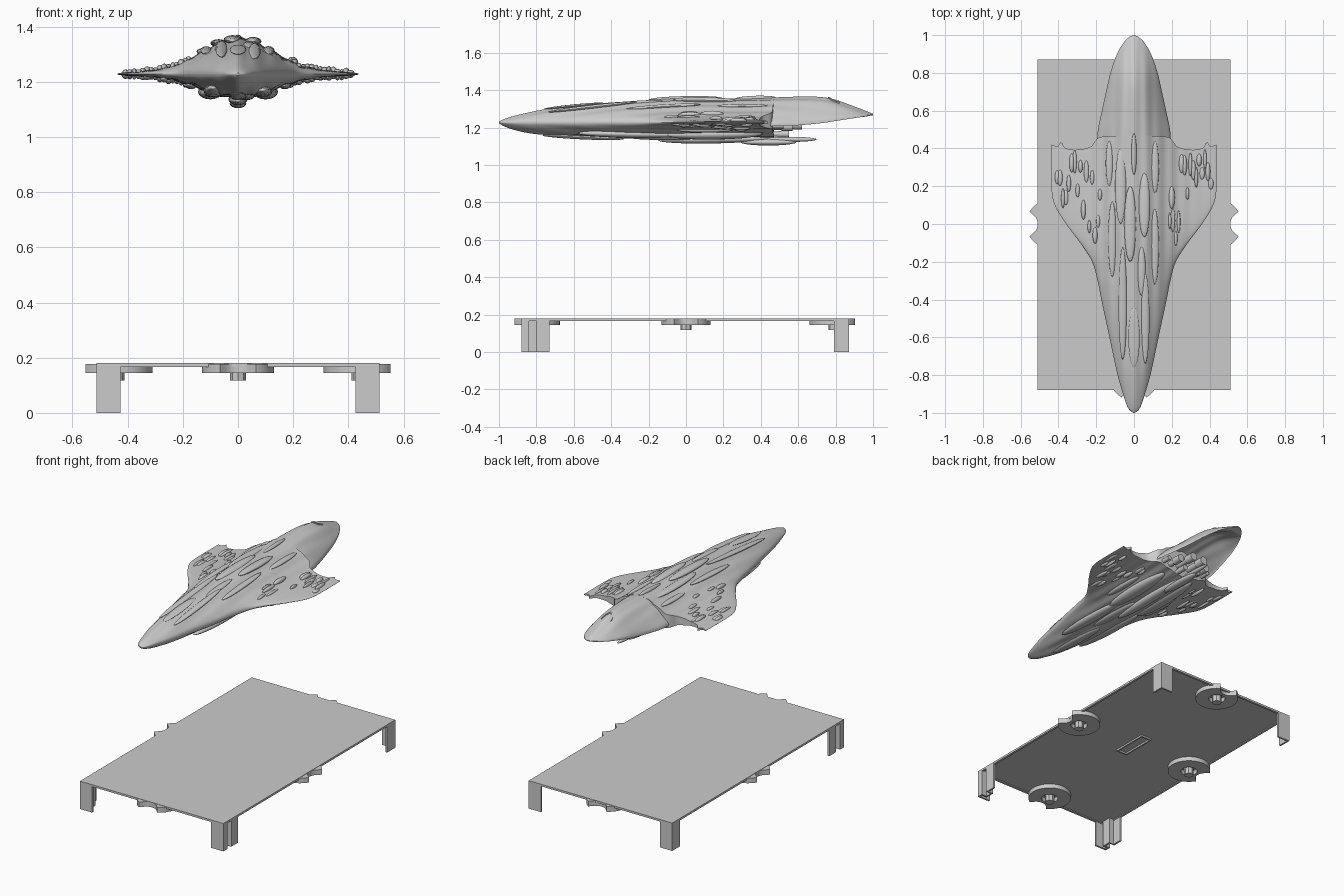
import bpy, bmesh, math, random
from mathutils import Matrix, Vector

if "Cube" in bpy.data.objects:
    bpy.data.objects.remove(bpy.data.objects["Cube"])

random.seed(4)


def curve(table):
    """Smooth interpolation through (position, value) pairs."""
    def f(y):
        if y <= table[0][0]:
            return table[0][1]
        for i in range(len(table) - 1):
            (a, va), (b, vb) = table[i], table[i + 1]
            if y <= b:
                p = table[max(i - 1, 0)]
                n = table[min(i + 2, len(table) - 1)]
                h, t = b - a, (y - a) / (b - a)
                ma, mb = (vb - p[1]) / (b - p[0]) * h, (n[1] - va) / (n[0] - a) * h
                return ((2*t**3 - 3*t*t + 1) * va + (t**3 - 2*t*t + t) * ma
                        + (3*t*t - 2*t**3) * vb + (t**3 - t*t) * mb)
        return table[-1][1]
    return f


# Plan and side profiles of the ship
width = curve([(-1, .004), (-.985, .024), (-.95, .042), (-.9, .058), (-.8, .087), (-.6, .13), (-.4, .173),
               (-.3, .193), (-.2, .222), (-.1, .285), (0, .36), (.1, .42), (.18, .436), (.5, .436)])
tail_width = curve([(.3, .195), (.48, .193), (.6, .17), (.7, .148), (.8, .125), (.9, .09),
                    (.96, .055), (.99, .025), (1, .004)])
top = curve([(-1, 1.232), (-.97, 1.245), (-.9, 1.265), (-.75, 1.295), (-.5, 1.322), (-.2, 1.343),
             (0, 1.355), (.3, 1.352), (.6, 1.362), (.72, 1.36), (.8, 1.345), (.9, 1.31), (1, 1.273)])
bottom = curve([(-1, 1.224), (-.97, 1.207), (-.9, 1.185), (-.8, 1.168), (-.5, 1.15), (-.2, 1.145),
                (.1, 1.14), (.45, 1.15)])
rim = curve([(.3, 1.222), (.5, 1.212), (.7, 1.225), (.85, 1.247), (1, 1.27)])
trailing = curve([(0, .47), (.42, .46), (.47, .44), (.52, .41), (.7, .393), (.84, .405), (.885, .435),
                  (.92, .412), (1, .42)])
EDGE = 1.228


def bell(u, x, core):
    return math.exp(-1.1 * (x / max(core, .001)) ** 2) * math.sqrt(max(0, 1 - u ** 4))


def hull_z(x, y, side):
    """Height of the upper (side=1) or lower (side=-1) hull skin."""
    w = width(y)
    u = max(-1, min(1, x / w))
    peak = top(y) - EDGE if side > 0 else EDGE - bottom(y)
    thin = min(.011, w * .1) * math.sqrt(max(0, 1 - u ** 4))
    ripple = .0035 * math.cos(x * 95) * min(1, w / .12)
    return EDGE + side * ((peak - thin) * bell(u, x, min(w, .19)) + thin + ripple * bell(u, x, min(w, .3)))


def tail_z(x, y, inset):
    w = tail_width(y)
    rise = max(top(y) - rim(y) - inset, 0)
    ripple = .003 * math.cos(x * 95) * min(1, w / .12)
    return rim(y) + (rise + ripple) * bell(max(-1, min(1, x / w)), x, w)


def finish(bm, name, angle=None):
    bmesh.ops.recalc_face_normals(bm, faces=bm.faces)
    me = bpy.data.meshes.new(name)
    bm.to_mesh(me)
    bm.free()
    ob = bpy.data.objects.new(name, me)
    bpy.context.collection.objects.link(ob)
    if angle:
        bpy.ops.object.select_all(action='DESELECT')
        ob.select_set(True)
        bpy.context.view_layer.objects.active = ob
        bpy.ops.object.shade_smooth_by_angle(angle=math.radians(angle))
    return ob


def loft(name, rows):
    """Skin closed rings of points and cap both ends."""
    bm = bmesh.new()
    vs = [[bm.verts.new(p) for p in r] for r in rows]
    n = len(rows[0])
    for a, b in zip(vs, vs[1:]):
        for i in range(n):
            bm.faces.new((a[i], a[(i + 1) % n], b[(i + 1) % n], b[i]))
    for r in (vs[0], vs[-1]):
        for i in range(n // 2 - 1):
            bm.faces.new((r[i], r[i + 1], r[n - 2 - i], r[n - 1 - i]))
    bmesh.ops.remove_doubles(bm, verts=bm.verts, dist=1e-5)
    return finish(bm, name, 40)


# Main hull with swept wings and a scalloped trailing edge
N = 90
us = [math.sin(math.pi / 2 * (2 * i / N - 1)) * .35 + (2 * i / N - 1) * .65 for i in range(N + 1)]
rows = []
for k in range(111):
    s = (k / 110) ** 1.25
    ring = []
    for side, seq in ((1, us), (-1, us[::-1])):
        for u in seq:
            y = -1 + s * (trailing(abs(u)) + 1)
            x = u * width(y)
            ring.append((x, y, hull_z(x, y, side) + side * .0006))
    rows.append(ring)
loft("hull_and_wings", rows)

# Overhanging tail hood, hollow underneath
rows = []
for k in range(61):
    y = .32 + .68 * math.sin(math.pi / 2 * k / 60)
    w = tail_width(y)
    rows.append([(u * w, y, tail_z(u * w, y, 0) + .0005) for u in us]
                + [(u * w, y, tail_z(u * w, y, .03) - .004) for u in us[::-1]])
loft("tail_hood", rows)


def pod(bm, loc, size, slope=0):
    m = Matrix.Translation(loc) @ Matrix.Rotation(math.atan(slope), 4, 'X') @ Matrix.Diagonal((*size, 1))
    bmesh.ops.create_uvsphere(bm, u_segments=16, v_segments=10, radius=1, matrix=m @ Matrix.Rotation(math.pi / 2, 4, 'X'))


def skin_pod(bm, x, y, side, length, rx, rz):
    slope = (hull_z(x, y + .02, side) - hull_z(x, y - .02, side)) / .04
    pod(bm, Vector((x, y, hull_z(x, y, side))), (rx, length, rz), slope)


# Large blisters on the back of the hull
bm = bmesh.new()
for x, y, l, rx, rz in ((-.02, .0, .2, .032, .016), (.055, .1, .17, .03, .016), (-.07, .2, .2, .03, .014),
                        (.04, -.25, .13, .022, .012), (0, .37, .11, .014, .013), (.06, -.5, .24, .022, .011),
                        (-.06, -.42, .3, .022, .011), (.11, -.12, .2, .022, .012), (-.115, -.08, .2, .022, .012),
                        (0, -.6, .16, .03, .008), (.2, .14, .06, .016, .016), (-.18, .155, .03, .011, .012),
                        (.11, .3, .14, .022, .012), (-.13, .32, .12, .02, .012)):
    skin_pod(bm, x, y, 1, l, rx, rz)
finish(bm, "upper_blisters", 40)

# Belly blisters
bm = bmesh.new()
for x, y, l, rx, rz in ((.09, -.3, .28, .035, .02), (-.09, -.35, .28, .035, .02), (.1, .15, .26, .045, .028),
                        (-.1, .17, .26, .045, .028), (0, -.55, .22, .03, .012), (0, .15, .3, .035, .022),
                        (.03, -.15, .2, .03, .016), (.17, .1, .15, .022, .015), (-.17, .05, .15, .022, .015)):
    skin_pod(bm, x, y, -1, l, rx, rz)
finish(bm, "belly_blisters", 40)

# Small pods scattered over both faces of both wings
bm = bmesh.new()
for sx in (-1, 1):
    for side in (1, -1):
        for i in range(15):
            x = .19 + .0155 * i
            y0 = max(-.12, (x - .36) * 1.6 + .07)
            y = random.uniform(y0 + .03, .35)
            skin_pod(bm, sx * x, y, side, random.uniform(.03, .065), random.uniform(.008, .014),
                     random.uniform(.008, .016))
finish(bm, "wing_pods", 40)

# Keel pod with trailing spike
bm = bmesh.new()
pod(bm, Vector((0, .44, 1.122)), (.03, .15, .018))
pod(bm, Vector((0, .55, 1.137)), (.018, .15, .014))
finish(bm, "keel_pod", 40)

# Raised lip of the opening at the back of the hood
bm = bmesh.new()
lip = []
for i in range(25):
    a = math.pi * (1 + i / 24)
    for r in (1, .8):
        x, y = .034 * r * math.cos(a), .82 + .06 * r * math.sin(a)
        lip.append((bm.verts.new((x, y, tail_z(x, y, 0) + .006)), bm.verts.new((x, y, tail_z(x, y, 0) - .01))))
for i in range(0, 48, 2):
    (a, a2), (b, b2), (c, c2), (d, d2) = lip[i], lip[i + 1], lip[i + 2], lip[i + 3]
    for f in ((a, b, d, c), (a, c, c2, a2), (b, d, d2, b2)):
        bm.faces.new(f)
finish(bm, "hood_lip", 40)


def tube(bm, x, y0, y1, z, r, seg=20):
    bmesh.ops.create_cone(bm, cap_ends=True, segments=seg, radius1=r, radius2=r, depth=y1 - y0,
                          matrix=Matrix.Translation((x, (y0 + y1) / 2, z)) @ Matrix.Rotation(math.pi / 2, 4, 'X'))


# Engine nozzles beneath the hood
bm = bmesh.new()
for s in (-1, 1):
    for x, z, r, end in ((.04, 1.215, .026, .62), (.1, 1.205, .024, .57), (.05, 1.165, .018, .55), (.15, 1.21, .014, .52)):
        tube(bm, s * x, .4, end - .06, z, r * .75)
        tube(bm, s * x, end - .06, end, z, r)
finish(bm, "engine_nozzles", 40)


def box(bm, x0, x1, y0, y1, z0, z1):
    bmesh.ops.create_cube(bm, size=1, matrix=Matrix.Translation(((x0 + x1) / 2, (y0 + y1) / 2, (z0 + z1) / 2))
                          @ Matrix.Diagonal((abs(x1 - x0), abs(y1 - y0), z1 - z0, 1)))


# Stand plate with rim and central slot frame
bm = bmesh.new()
box(bm, -.512, .512, -.88, .872, .173, .18)
for s in (-1, 1):
    box(bm, s * .512, s * .497, -.88, .872, .167, .179)
    box(bm, s * .04, s * .03, -.12, .12, .162, .175)
for y0, y1, w in ((-.88, -.865, .512), (.857, .872, .512), (-.12, -.11, .04), (.11, .12, .04)):
    box(bm, -w, w, y0, y1, .162 if w < .1 else .167, .179)
finish(bm, "stand_plate")

# Angled sheet legs; the front pair has an extra fold
for s, side in ((-1, "left"), (1, "right")):
    bm = bmesh.new()
    box(bm, s * .425, s * .512, .86, .872, 0, .176)
    box(bm, s * .5, s * .512, .79, .872, 0, .176)
    finish(bm, "back_leg_" + side)
    bm = bmesh.new()
    box(bm, s * .425, s * .512, -.88, -.868, 0, .176)
    box(bm, s * .5, s * .512, -.88, -.845, 0, .176)
    box(bm, s * .465, s * .512, -.851, -.84, 0, .176)
    box(bm, s * .465, s * .476, -.851, -.79, 0, .176)
    box(bm, s * .465, s * .512, -.8, -.79, 0, .176)
    box(bm, s * .5, s * .512, -.8, -.73, 0, .176)
    finish(bm, "front_leg_" + side)

# Notched connector rings with a peg, one at the middle of each side
for name, cx, cy, turn in (("right", .44, 0, 0), ("back", 0, .79, 90), ("left", -.44, 0, 180), ("front", 0, -.805, 270)):
    bm = bmesh.new()
    place = Matrix.Translation((cx, cy, 0)) @ Matrix.Rotation(math.radians(turn), 4, 'Z')
    loops = []
    for i in range(96):
        a = 2 * math.pi * i / 96
        r, q = .13, .06 ** 2 - (.13 * math.sin(a)) ** 2
        if q > 0 and math.cos(a) > 0:
            r = min(r, .13 * math.cos(a) - math.sqrt(q))
        loops.append([bm.verts.new(place @ Vector((k * math.cos(a), k * math.sin(a), z)))
                      for k, z in ((r, .145), (r, .178), (.05, .178), (.05, .145))])
    for i in range(96):
        p, n = loops[i - 1], loops[i]
        for j in range(4):
            bm.faces.new((p[j], n[j], n[(j + 1) % 4], p[(j + 1) % 4]))
    bmesh.ops.create_cone(bm, cap_ends=True, segments=8, radius1=.029, radius2=.029, depth=.06,
                          matrix=place @ Matrix.Translation((0, 0, .147)))
    finish(bm, "connector_" + name, 30)
